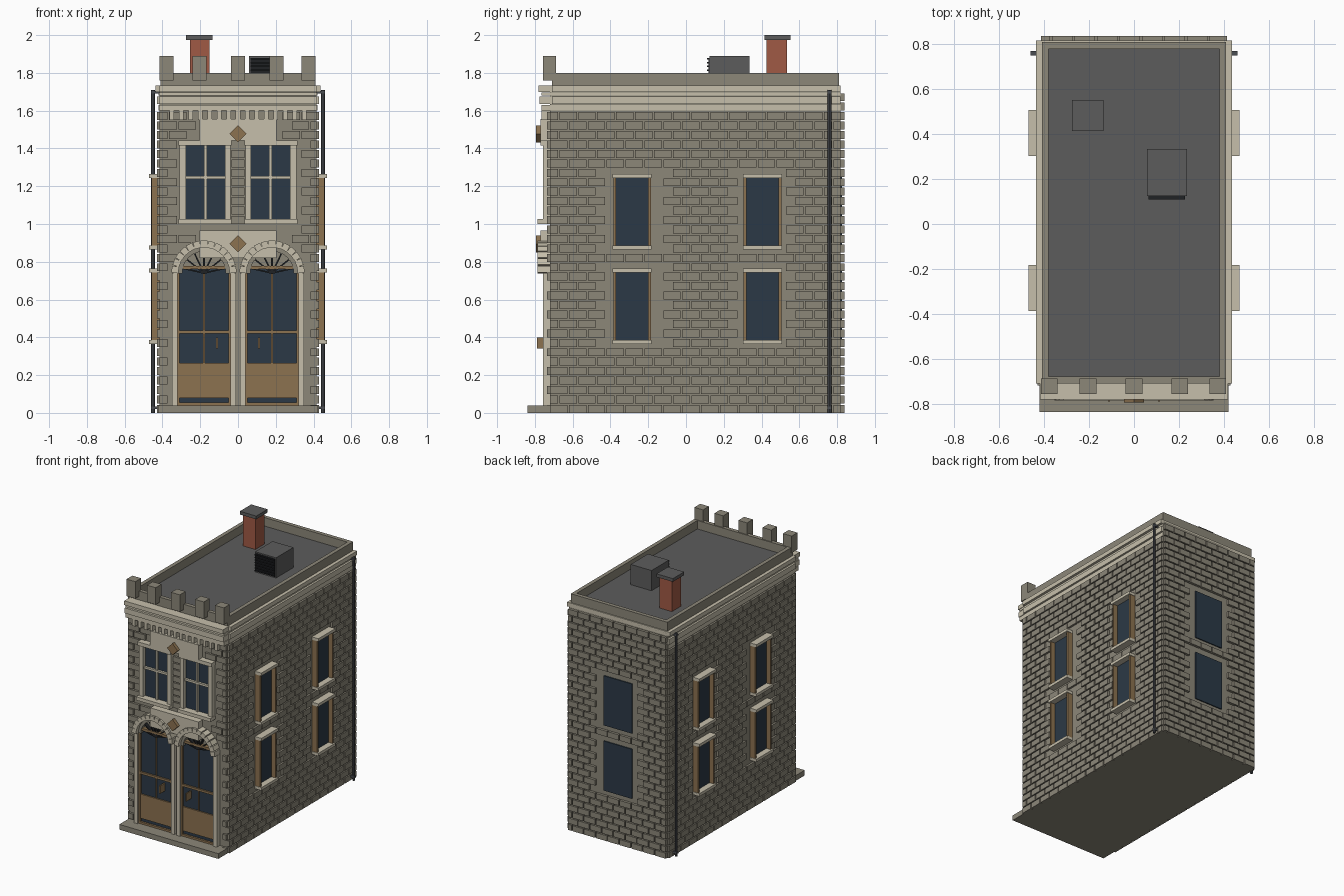
import bpy, bmesh, math
from mathutils import Matrix, Vector

if "Cube" in bpy.data.objects:
    bpy.data.objects.remove(bpy.data.objects["Cube"])


def material(name, hexcode):
    m = bpy.data.materials.new(name)
    srgb = [int(hexcode[i:i + 2], 16) / 255 for i in (0, 2, 4)]
    lin = [c / 12.92 if c < 0.04045 else ((c + 0.055) / 1.055) ** 2.4 for c in srgb]
    m.diffuse_color = (*lin, 1)
    m.use_nodes = True
    m.node_tree.nodes["Principled BSDF"].inputs["Base Color"].default_value = (*lin, 1)
    return m


STONE = material("grey stone", "8C8779")
CREAM = material("cream trim", "C6BFAB")
WOOD = material("brown wood", "8C7250")
GLASS = material("dark blue glass", "2B3946")
ROOF = material("roof grey", "5C5C5C")
SLATE = material("slate metal", "4A4D52")
BLACK = material("black iron", "202225")
BRICK = material("red brick", "A05A45")


def finish(name, mat, bm):
    me = bpy.data.meshes.new(name)
    bm.to_mesh(me)
    bm.free()
    me.materials.append(mat)
    ob = bpy.data.objects.new(name, me)
    bpy.context.collection.objects.link(ob)


def add_box(bm, x0, x1, y0, y1, z0, z1, spin=0):
    mid = Vector((x0 + x1, y0 + y1, z0 + z1)) / 2
    place = Matrix.Translation(mid) @ Matrix.Rotation(spin, 4, 'Y')
    size = Matrix.Diagonal((x1 - x0, y1 - y0, z1 - z0, 1))
    bmesh.ops.create_cube(bm, size=1, matrix=place @ size)


def boxes(name, mat, *items):
    bm = bmesh.new()
    for b in items:
        add_box(bm, *b)
    finish(name, mat, bm)


def both(name, mat, *items):
    """Boxes plus their mirrored copies on the other side of x = 0."""
    boxes(name, mat, *items, *[(-b[1], -b[0], *b[2:6], *[-s for s in b[6:]]) for b in items])


# Main body and roof
HX, FRONT, BACK = 0.415, -0.72, 0.818
boxes("wall_core", STONE, (-HX, HX, FRONT, BACK, 0, 1.72))
boxes("roof_deck", ROOF, (-0.38, 0.38, -0.68, 0.78, 1.7, 1.735))
both("parapet_sides", STONE, (0.38, 0.41, -0.71, 0.81, 1.7, 1.8))
boxes("parapet_ends", STONE, (-0.38, 0.38, -0.71, -0.68, 1.7, 1.8),
      (-0.38, 0.38, 0.78, 0.81, 1.7, 1.8))
boxes("battlements", STONE, *[(x - 0.037, x + 0.037, -0.757, -0.687, 1.76, 1.89)
                              for x in (-0.378, -0.205, 0, 0.203, 0.373)])

# Raised stone courses in running bond, leaving room around openings
ROW, LENGTH, GAP = 0.05, 0.1, 0.008


def courses(name, lo, hi, top, holes, place):
    bm = bmesh.new()
    for r in range(int(top / ROW + 0.01)):
        z0, z1 = r * ROW, (r + 1) * ROW - GAP
        u = lo - (LENGTH / 2 if r % 2 else 0)
        while u < hi - 0.01:
            a, b = max(u, lo), min(u + LENGTH - GAP, hi)
            hit = any(a < h[1] and b > h[0] and z0 < h[3] and z1 > h[2] for h in holes)
            if b - a > 0.01 and not hit:
                add_box(bm, *place(a, b), z0, z1)
            u += LENGTH
    finish(name, STONE, bm)


WIN_Y, WIN_Z = (-0.285, 0.405), ((0.375, 0.755), (0.875, 1.255))
side_holes = [(y - 0.12, y + 0.12, a - 0.015, b + 0.015) for y in WIN_Y for a, b in WIN_Z]
back_holes = [(-0.14, 0.14, a - 0.01, b + 0.01) for a, b in WIN_Z]
front_holes = [(-0.355, 0.355, 0, 0.78), (-0.3, 0.3, 0.78, 0.9), (-0.21, 0.21, 0.8, 0.97),
               (-0.31, 0.31, 0.99, 1.44), (-0.21, 0.21, 1.44, 1.56)]
for s, side in ((1, "left"), (-1, "right")):
    courses(side + "_stones", FRONT, BACK, 1.6, side_holes,
            lambda a, b: (*sorted((s * HX, s * (HX + 0.015))), a, b))
courses("back_stones", -HX, HX, 1.7, back_holes, lambda a, b: (a, b, BACK, BACK + 0.02))
courses("front_stones", -HX, HX, 1.6, front_holes, lambda a, b: (a, b, FRONT - 0.017, FRONT))
boxes("pier_stones", STONE, *[(-0.034, 0.034, FRONT - 0.017, FRONT, 1 + i * ROW, 1.042 + i * ROW)
                              for i in range(8)])

# Cornice bands along the sides, with a deeper run across the front
for i, (z0, z1, out) in enumerate(((1.6, 1.631, 0.42), (1.635, 1.676, 0.43),
                                   (1.68, 1.697, 0.42), (1.7, 1.732, 0.436))):
    boxes("cornice_band_%d" % i, CREAM, (-out, out, FRONT + 0.01, BACK, z0, z1),
          (-0.418, 0.418, -0.345 - out, FRONT + 0.01, z0, z1))
boxes("dentils", CREAM, *[(x * 0.05 - 0.012, x * 0.05 + 0.012, -0.765, FRONT, 1.55, 1.6)
                          for x in range(-7, 8)])

# Side windows
for y in WIN_Y:
    for a, b in WIN_Z:
        both("side_window_glass", GLASS, (HX, HX + 0.008, y - 0.09, y + 0.09, a, b))
        both("side_window_jambs", WOOD, (HX, 0.457, y - 0.1, y - 0.085, a, b),
             (HX, 0.457, y + 0.085, y + 0.1, a, b))
        both("side_window_sills", CREAM, (HX, 0.47, y - 0.103, y + 0.103, a - 0.01, a + 0.012),
             (HX, 0.47, y - 0.103, y + 0.103, b - 0.012, b + 0.01))

# Back windows
boxes("back_window_glass", GLASS, *[(-0.12, 0.12, BACK, BACK + 0.008, a, b) for a, b in WIN_Z])

# Upper front windows
both("upper_glass", GLASS, (0.06, 0.28, -0.73, FRONT, 1.02, 1.42))
both("upper_frames", CREAM, (0.04, 0.07, -0.757, FRONT, 1.02, 1.42),
     (0.275, 0.31, -0.757, FRONT, 1.02, 1.42), (0.164, 0.18, -0.745, FRONT, 1.02, 1.42),
     (0.07, 0.275, -0.747, FRONT, 1.237, 1.253), (0.035, 0.315, -0.785, FRONT, 1.0, 1.026),
     (0.035, 0.315, -0.77, FRONT, 1.415, 1.443))

# Panels with diamond ornaments
boxes("panels", CREAM, (-0.205, 0.205, -0.77, FRONT, 0.82, 0.965),
      (-0.205, 0.205, -0.77, FRONT, 1.443, 1.555))
boxes("diamonds", WOOD, *[(-0.032, 0.032, -0.795, -0.765, z - 0.032, z + 0.032, math.pi / 4)
                          for z in (0.895, 1.477)])

# Twin doors
CX, SPRING = 0.18, 0.74
both("door_glass", GLASS, (0.04, 0.32, -0.73, FRONT, 0.05, 0.77))
both("door_posts", CREAM, (0.01, 0.04, -0.757, FRONT, 0.04, SPRING),
     (0.32, 0.35, -0.757, FRONT, 0.04, SPRING))
both("door_woodwork", WOOD, (0.05, 0.31, -0.74, FRONT, 0.08, 0.265),
     (0.04, 0.32, -0.745, FRONT, 0.04, 0.055), (0.04, 0.32, -0.743, FRONT, 0.42, 0.437),
     (0.03, 0.33, -0.75, FRONT, 0.762, 0.778), (0.176, 0.184, -0.738, FRONT, 0.265, 0.765),
     (0.04, 0.051, -0.745, FRONT, 0.05, 0.765), (0.309, 0.32, -0.745, FRONT, 0.05, 0.765))
both("door_handles", WOOD, (0.106, 0.116, -0.79, -0.73, 0.34, 0.4))


def radial(name, mat, count, r0, r1, width, y0):
    """Blocks fanned over a half circle above each door."""
    items = []
    for i in range(count):
        t = math.pi * (i + 0.5) / count
        r, half = (r0 + r1) / 2, (r1 - r0) / 2
        x, z = CX + r * math.cos(t), SPRING + r * math.sin(t)
        items.append((x - half, x + half, y0, FRONT, z - width / 2, z + width / 2, -t))
    both(name, mat, *items)


radial("arch_stones", CREAM, 13, 0.135, 0.172, 0.035, -0.785)
radial("arch_inner_ring", STONE, 24, 0.115, 0.14, 0.02, -0.755)
radial("fan_bars", BLACK, 7, 0.0, 0.115, 0.008, -0.748)
boxes("front_step", STONE, (-0.42, 0.42, -0.838, FRONT, 0, 0.04))

# Chimney
boxes("chimney_stack", BRICK, (-0.255, -0.152, 0.427, 0.535, 1.73, 1.98))
boxes("chimney_cap", ROOF, (-0.275, -0.136, 0.415, 0.552, 1.975, 2.0))

# Rooftop vent unit
boxes("vent_unit", ROOF, (0.058, 0.235, 0.125, 0.335, 1.73, 1.89))
boxes("vent_grille", BLACK, (0.065, 0.228, 0.118, 0.126, 1.745, 1.88))
boxes("vent_slats", BLACK, *[(0.065, 0.228, 0.11, 0.12, 1.75 + i * 0.02, 1.758 + i * 0.02)
                             for i in range(7)])

# Downpipes
bm = bmesh.new()
for x in (-0.45, 0.45):
    bmesh.ops.create_cone(bm, cap_ends=True, segments=8, radius1=0.01, radius2=0.01, depth=1.71,
                          matrix=Matrix.Translation((x, 0.76, 0.855)))
finish("downpipes", SLATE, bm)
both("pipe_brackets", SLATE, (HX, 0.46, 0.75, 0.77, 0.02, 0.035),
     (HX, 0.46, 0.75, 0.77, 1.69, 1.705))
